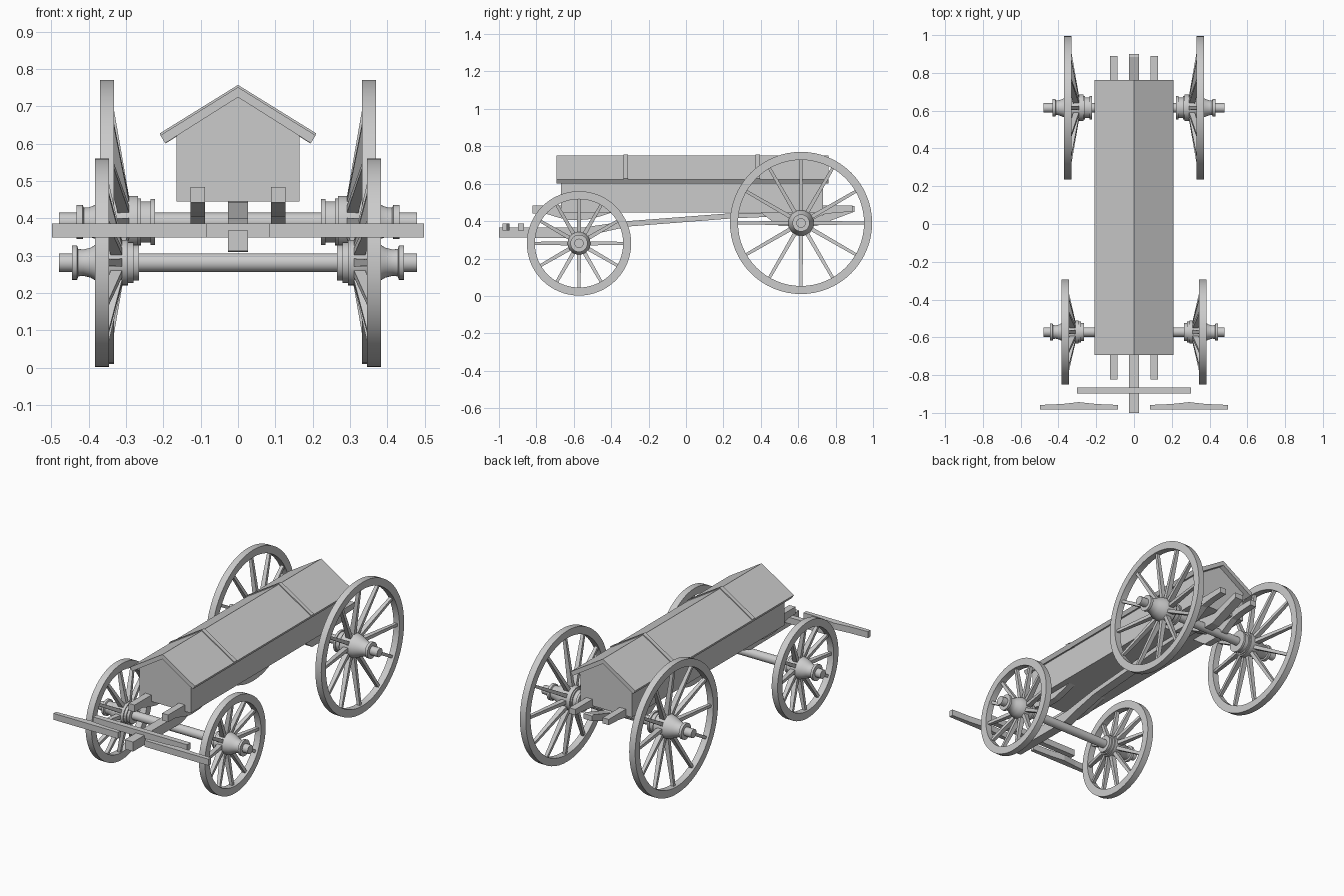
import bpy, bmesh, math
from mathutils import Matrix, Vector

if "Cube" in bpy.data.objects:
    bpy.data.objects.remove(bpy.data.objects["Cube"])


def finish(bm, name, mirror=False, smooth=False):
    bmesh.ops.recalc_face_normals(bm, faces=bm.faces)
    me = bpy.data.meshes.new(name)
    bm.to_mesh(me)
    bm.free()
    ob = bpy.data.objects.new(name, me)
    bpy.context.collection.objects.link(ob)
    if smooth:
        bpy.ops.object.select_all(action='DESELECT')
        ob.select_set(True)
        bpy.context.view_layer.objects.active = ob
        bpy.ops.object.shade_smooth_by_angle(angle=math.radians(35))
    if mirror:
        ob.modifiers.new("Mirror", 'MIRROR')
    return ob


def prism(name, pts, axis, lo, hi, mirror=False):
    """Extrude a 2D outline along x (pts = y,z), y (pts = x,z) or z (pts = x,y)."""
    def place(p, t):
        c = list(p)
        c.insert(axis, t)
        return c
    bm = bmesh.new()
    a = [bm.verts.new(place(p, lo)) for p in pts]
    b = [bm.verts.new(place(p, hi)) for p in pts]
    bm.faces.new(a)
    bm.faces.new(b)
    for i in range(len(pts)):
        j = (i + 1) % len(pts)
        bm.faces.new((a[i], a[j], b[j], b[i]))
    return finish(bm, name, mirror)


def lathe(name, prof, y, z, seg, closed=False, mirror=True):
    """Revolve (x, radius) points around an x-parallel axis."""
    bm = bmesh.new()
    rings = []
    for k in range(seg):
        a = 2 * math.pi * k / seg
        rings.append([bm.verts.new((x, y + r * math.cos(a), z + r * math.sin(a))) for x, r in prof])
    n = len(prof)
    for k in range(seg):
        p, q = rings[k], rings[(k + 1) % seg]
        for i in range(n if closed else n - 1):
            j = (i + 1) % n
            bm.faces.new((p[i], p[j], q[j], q[i]))
    if not closed:
        bm.faces.new([r[0] for r in rings])
        bm.faces.new([r[-1] for r in rings])
    return finish(bm, name, mirror, True)


def spokes(name, y, z, hub_x, rim_x, r0, r1, count=12):
    """Tapered, dished spokes."""
    bm = bmesh.new()
    for k in range(count):
        rot = Matrix.Rotation(2 * math.pi * k / count, 4, 'X')
        ends = []
        for x, r, wx, wt in ((hub_x, r0, .016, .011), (rim_x, r1, .009, .008)):
            ends.append([bm.verts.new(rot @ Vector((x + sx * wx, st * wt, r)) + Vector((0, y, z)))
                         for sx, st in ((-1, -1), (1, -1), (1, 1), (-1, 1))])
        a, b = ends
        bm.faces.new(a)
        bm.faces.new(b)
        for i in range(4):
            j = (i + 1) % 4
            bm.faces.new((a[i], a[j], b[j], b[i]))
    return finish(bm, name, True)


def rect(a0, a1, b0, b1):
    return [(a0, b0), (a1, b0), (a1, b1), (a0, b1)]


# Wheels, hubs and axles
front_hub = [(.265, .024), (.265, .048), (.280, .048), (.280, .055), (.295, .055), (.295, .061),
             (.345, .061), (.375, .052), (.395, .040), (.415, .035), (.428, .037), (.431, .046),
             (.445, .046), (.445, .024)]
rear_hub = [(.222, .024), (.222, .062), (.235, .062), (.235, .055), (.260, .055), (.260, .063),
            (.268, .063), (.268, .070), (.310, .070), (.345, .062), (.375, .048), (.400, .039),
            (.413, .038), (.416, .046), (.432, .046), (.432, .024)]
for tag, y, z, R, rim0, hub, hub_x in (("front", -.572, .281, .279, .345, front_hub, .322),
                                       ("rear", .615, .390, .380, .332, rear_hub, .303)):
    rim1 = rim0 + .038
    lathe(tag + "_wheel_rim", [(rim0, R - .043), (rim1, R - .043), (rim1, R), (rim0, R)], y, z, 64, True)
    lathe(tag + "_wheel_hub", hub, y, z, 32)
    spokes(tag + "_wheel_spokes", y, z, hub_x, rim0 + .017, .04, R - .035)
    lathe(tag + "_axle", [(-.48, .025), (.48, .025)], y, z, 24, mirror=False)

# Long box with gabled ends
prism("box_body", [(-.165, .445), (.165, .445), (.165, .624), (0, .727), (-.165, .624)], 1, -.668, .733)

# Pitched lid and its two straps
prism("lid", [(-.208, .622), (0, .751), (.208, .622), (.195, .601), (0, .724), (-.195, .601)],
      1, -.693, .763)
for i, y in enumerate((-.322, .384)):
    prism("lid_strap_%d" % (i + 1),
          [(-.210, .627), (0, .757), (.210, .627), (.194, .600), (0, .722), (-.194, .600)],
          1, y - .012, y + .012)

# Side beams carrying the box, deepened over the axles
prism("side_beam", [(-.822, .483), (-.822, .442), (-.75, .440), (-.68, .418), (-.62, .405), (-.53, .408),
                    (-.46, .425), (-.40, .445), (.40, .445), (.46, .400), (.50, .373), (.58, .373),
                    (.65, .390), (.73, .435), (.80, .445), (.89, .450), (.89, .483)],
      0, .088, .127, True)

# Centre pole
prism("centre_pole", [(-1, .312), (-.56, .309), (-.47, .335), (-.31, .371), (.24, .414), (.49, .425),
                      (.58, .375), (.70, .375), (.90, .450), (.90, .480), (.885, .482), (.72, .430),
                      (.60, .445), (.24, .442), (-.31, .400), (-.42, .385), (-.54, .367), (-1, .367)],
      0, -.027, .027)

# Draw bars at the front
prism("cross_bar", rect(-.302, .302, -.898, -.866), 2, .349, .386)
prism("swing_bar", [(.085, -.981), (.498, -.981), (.498, -.958), (.38, -.953), (.292, -.943),
                    (.20, -.953), (.085, -.958)], 2, .349, .386, True)
